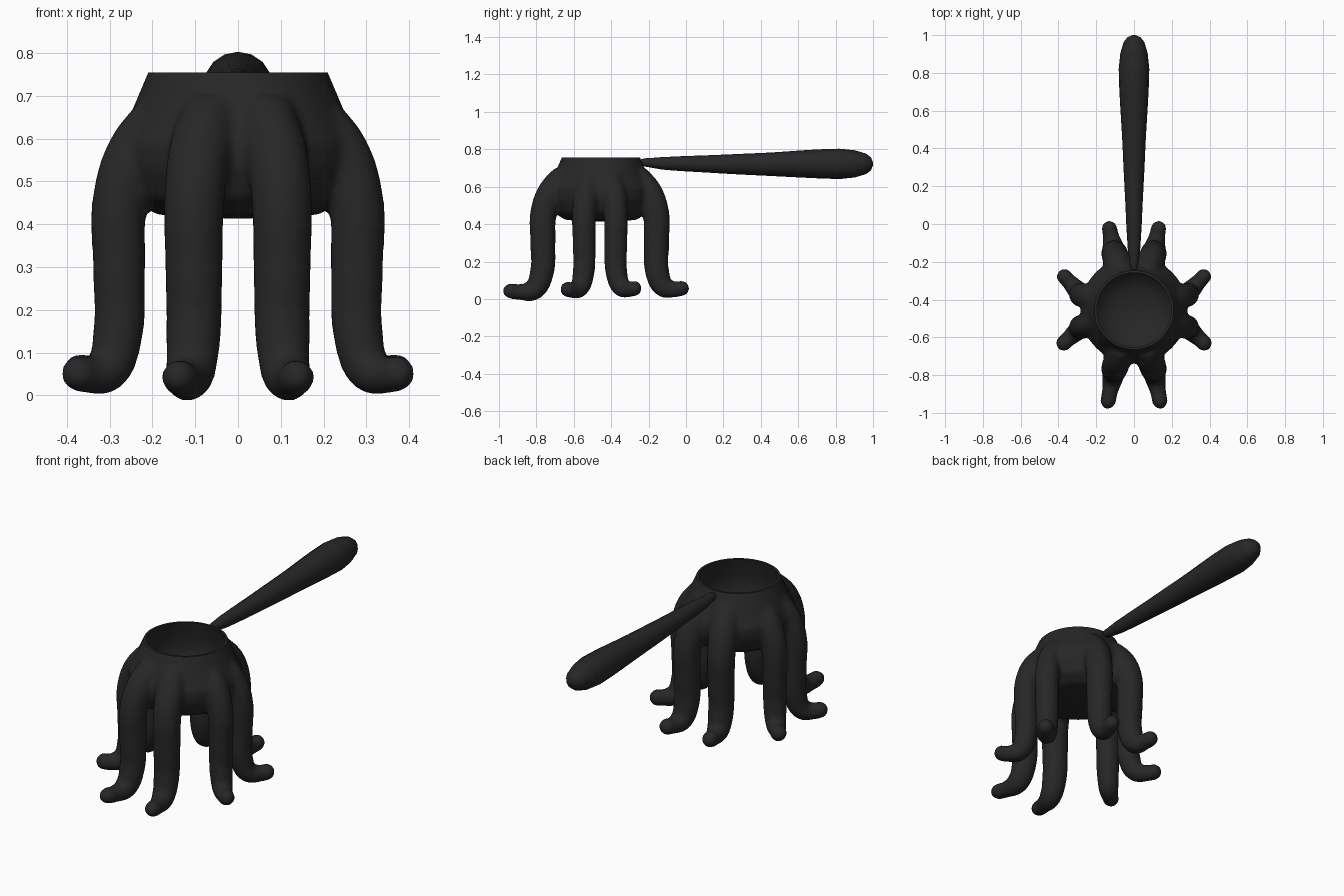
import bpy, bmesh, math
from mathutils import Vector

if "Cube" in bpy.data.objects:
    bpy.data.objects.remove(bpy.data.objects["Cube"], do_unlink=True)

CENTRE_Y = -0.455

black = bpy.data.materials.new("matte_black")
black.use_nodes = True
colour = (0.02, 0.02, 0.02, 1)
black.diffuse_color = colour
black.node_tree.nodes["Principled BSDF"].inputs["Base Color"].default_value = colour


def select(obj):
    bpy.ops.object.select_all(action='DESELECT')
    obj.select_set(True)
    bpy.context.view_layer.objects.active = obj


def lathe(name, profile, steps=64):
    """Closed solid turned about the pot's axis from (radius, z) points."""
    bm = bmesh.new()
    verts = [bm.verts.new((r, 0, z)) for r, z in profile]
    edges = [bm.edges.new(pair) for pair in zip(verts, verts[1:])]
    bmesh.ops.spin(bm, geom=verts + edges, cent=(0, 0, 0), axis=(0, 0, 1),
                   angle=math.tau, steps=steps)
    bmesh.ops.remove_doubles(bm, verts=bm.verts, dist=0.0005)
    bmesh.ops.recalc_face_normals(bm, faces=bm.faces)
    mesh = bpy.data.meshes.new(name)
    bm.to_mesh(mesh)
    bm.free()
    obj = bpy.data.objects.new(name, mesh)
    obj.location.y = CENTRE_Y
    bpy.context.collection.objects.link(obj)
    return obj


def tube(name, points):
    """Round tube through (position, radius) points, as a mesh."""
    curve = bpy.data.curves.new(name, 'CURVE')
    curve.dimensions = '3D'
    curve.bevel_depth = 1
    curve.bevel_resolution = 6
    curve.resolution_u = 8
    curve.use_fill_caps = True
    spline = curve.splines.new('BEZIER')
    spline.bezier_points.add(len(points) - 1)
    for p, (co, radius) in zip(spline.bezier_points, points):
        p.co = co
        p.radius = radius
        p.handle_left_type = p.handle_right_type = 'AUTO'
    obj = bpy.data.objects.new(name, curve)
    bpy.context.collection.objects.link(obj)
    select(obj)
    bpy.ops.object.convert(target='MESH')
    return bpy.context.object


def leg(name, column, toe, low, thick):
    """Tentacle leg: out of the bowl, straight down, foot bent outwards."""
    col, tip = Vector(column), Vector(toe)
    mid = Vector((0, CENTRE_Y))

    def at(a, b, t, z):
        p = a.lerp(b, t)
        return (p.x, p.y, z)

    return tube(name, [
        (at(mid, col, 0.62, 0.66), thick),
        (at(mid, col, 0.86, 0.57), thick * 1.08),
        (at(mid, col, 0.99, 0.46), thick * 1.05),
        (at(col, tip, 0, 0.30), thick),
        (at(col, tip, 0.03, 0.14), thick * 0.95),
        (at(col, tip, 0.25, low + 0.05), thick * 0.85),
        (at(col, tip, 0.65, low + 0.037), 0.042),
        (at(col, tip, 0.90, low + 0.043), 0.042),
        (at(col, tip, 1.02, low + 0.046), 0.032),
        (at(col, tip, 1.10, low + 0.048), 0.012)])


# Bowl and eight legs
parts = [lathe("pot", [(0, 0.80), (0.19, 0.80), (0.21, 0.755), (0.25, 0.66),
                       (0.285, 0.59), (0.28, 0.53), (0.25, 0.46),
                       (0.19, 0.422), (0, 0.412)])]
for side in (1, -1):
    for name, col, toe, low, thick in (
            ("front_leg", (0.103, -0.765), (0.142, -0.96), 0.0, 0.068),
            ("front_side_leg", (0.278, -0.545), (0.39, -0.648), 0.01, 0.062),
            ("back_side_leg", (0.278, -0.375), (0.385, -0.26), 0.015, 0.062),
            ("back_leg", (0.103, -0.158), (0.135, 0.0), 0.015, 0.068)):
        parts.append(leg(name, (side * col[0], col[1]), (side * toe[0], toe[1]), low, thick))

# Fuse into one soft skin
pot = parts[0]
select(pot)
for part in parts:
    part.select_set(True)
bpy.ops.object.join()
remesh = pot.modifiers.new("fuse", 'REMESH')
remesh.mode = 'VOXEL'
remesh.voxel_size = 0.011
soften = pot.modifiers.new("soften", 'SMOOTH')
soften.factor = 0.5
soften.iterations = 8

# Hollow the bowl and level the rim
cavity = lathe("cavity_cutter", [(0, 0.45), (0.12, 0.462), (0.19, 0.51), (0.225, 0.58),
                                 (0.22, 0.66), (0.197, 0.755), (0.4, 0.755),
                                 (0.4, 0.9), (0, 0.9)])
cavity.hide_render = True
hollow = pot.modifiers.new("hollow", 'BOOLEAN')
hollow.operation = 'DIFFERENCE'
hollow.solver = 'EXACT'
hollow.object = cavity
select(pot)
bpy.ops.object.convert(target='MESH')
bpy.data.objects.remove(cavity, do_unlink=True)

# Long handle swelling toward its rounded end
handle = tube("handle", [
    ((0, y, z), r) for y, z, r in (
        (-0.25, 0.733, 0.012), (-0.22, 0.73, 0.022), (-0.12, 0.725, 0.034),
        (0.0, 0.723, 0.041), (0.4, 0.72, 0.060), (0.72, 0.722, 0.078),
        (0.82, 0.722, 0.081), (0.90, 0.722, 0.073), (0.96, 0.722, 0.056),
        (0.988, 0.722, 0.036), (1.0, 0.722, 0.008))])

for obj in (pot, handle):
    obj.data.materials.clear()
    obj.data.materials.append(black)
    select(obj)
    bpy.ops.object.shade_smooth_by_angle(angle=math.radians(40))
